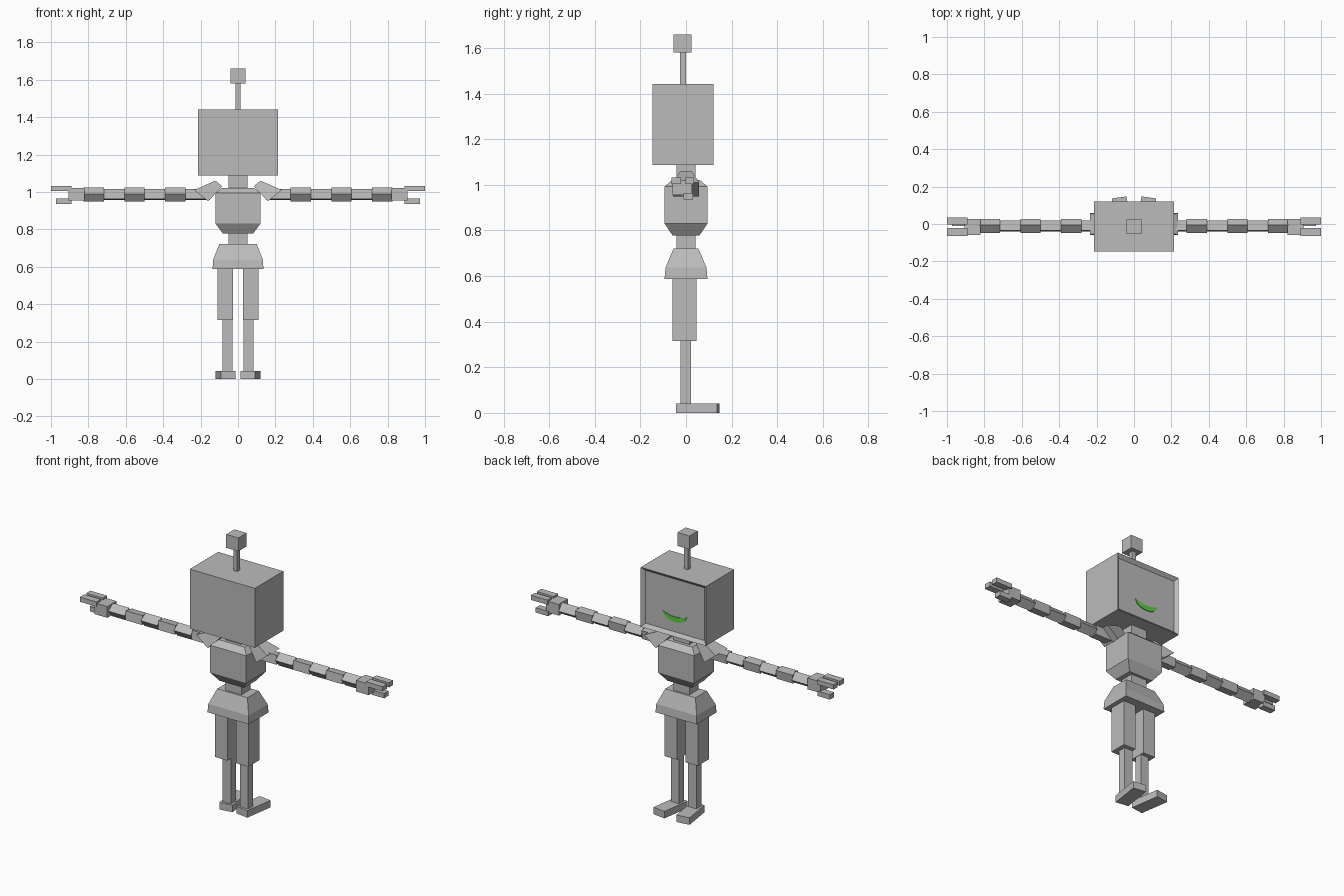
import bpy, bmesh, math
from mathutils import Matrix

if "Cube" in bpy.data.objects:
    bpy.data.objects.remove(bpy.data.objects["Cube"])


def material(name, rgb):
    m = bpy.data.materials.new(name)
    m.diffuse_color = (*rgb, 1)
    m.use_nodes = True
    m.node_tree.nodes["Principled BSDF"].inputs["Base Color"].default_value = m.diffuse_color
    return m


GREY = material("grey", (0.5, 0.5, 0.5))
GREEN = material("green", (0.1, 0.62, 0.05))


def finish(name, bm, mat=GREY):
    bmesh.ops.recalc_face_normals(bm, faces=bm.faces)
    me = bpy.data.meshes.new(name)
    bm.to_mesh(me)
    bm.free()
    me.materials.append(mat)
    ob = bpy.data.objects.new(name, me)
    bpy.context.collection.objects.link(ob)
    return ob


def box(name, x, y, z, rot=None):
    """Box from (min, max) ranges, turned about its own centre."""
    bm = bmesh.new()
    bmesh.ops.create_cube(bm, size=1)
    size = Matrix.Diagonal((x[1] - x[0], y[1] - y[0], z[1] - z[0], 1))
    move = Matrix.Translation([(a + b) / 2 for a, b in (x, y, z)])
    bm.transform(move @ (rot or Matrix()) @ size)
    return finish(name, bm)


def loft(name, rings):
    """Closed skin over rings of four points."""
    bm = bmesh.new()
    vs = [[bm.verts.new(p) for p in r] for r in rings]
    for a, b in zip(vs, vs[1:]):
        for i in range(4):
            j = (i + 1) % 4
            bm.faces.new((a[i], a[j], b[j], b[i]))
    bm.faces.new(vs[0])
    bm.faces.new(vs[-1])
    return finish(name, bm)


def stack(name, levels):
    """Rectangular levels (z, half width, half depth)."""
    return loft(name, [[(-w, -d, z), (w, -d, z), (w, d, z), (-w, d, z)]
                       for z, w, d in levels])


def mirror(ob):
    """Copy across x = 0 as a separate object."""
    bm = bmesh.new()
    bm.from_mesh(ob.data)
    bm.transform(Matrix.Scale(-1, 4, (1, 0, 0)))
    finish(ob.name + "_left", bm)
    ob.name += "_right"


# head with a recessed screen on the +y face
head = box("head", (-0.215, 0.215), (-0.148, 0.12), (1.087, 1.442))
bm = bmesh.new()
bm.from_mesh(head.data)
bm.normal_update()
front = [f for f in bm.faces if f.normal.y > 0.9]
bmesh.ops.inset_region(bm, faces=front, thickness=0.028)
bmesh.ops.translate(bm, verts=front[0].verts, vec=(0, -0.018, 0))
bm.to_mesh(head.data)
bm.free()

# crescent smile, a thin plate on the screen
bm = bmesh.new()
N = 12
low, high = [], []
for i in range(N + 1):
    t = -1 + 2 * i / N
    low.append(bm.verts.new((0.078 * t, 0.106, 1.213 - 0.046 * math.sqrt(1 - t * t))))
    high.append(bm.verts.new((0.078 * t, 0.106, 1.213 - 0.016 * (1 - t * t))))
for i in range(N):
    bm.faces.new((low[i], low[i + 1], high[i + 1], high[i]))
bmesh.ops.remove_doubles(bm, verts=bm.verts, dist=1e-5)
ext = bmesh.ops.extrude_face_region(bm, geom=bm.faces[:])
bmesh.ops.translate(bm, vec=(0, -0.006, 0),
                    verts=[v for v in ext["geom"] if isinstance(v, bmesh.types.BMVert)])
finish("smile", bm, GREEN)

# antenna
box("antenna_rod", (-0.013, 0.013), (-0.026, 0.0), (1.43, 1.59))
box("antenna_tip", (-0.04, 0.04), (-0.054, 0.024), (1.58, 1.66))

# neck, torso, waist, hips
box("neck", (-0.052, 0.052), (-0.042, 0.042), (1.01, 1.09))
stack("torso", [(0.777, 0.08, 0.058), (0.83, 0.12, 0.094),
                (0.993, 0.12, 0.094), (1.022, 0.085, 0.06)])
box("waist", (-0.052, 0.052), (-0.042, 0.042), (0.715, 0.785))
stack("hips", [(0.588, 0.136, 0.094), (0.637, 0.133, 0.09), (0.722, 0.1, 0.054)])

# legs
mirror(box("thigh", (0.028, 0.11), (-0.06, 0.046), (0.315, 0.592)))
mirror(box("shin", (0.03, 0.084), (-0.025, 0.022), (0.035, 0.32)))
mirror(box("foot", (0.026, 0.106), (-0.039, 0.143), (0, 0.042),
           Matrix.Rotation(math.radians(-8.5), 4, "Z")))

# shoulder pads: tapered, wide open end facing outwards and down
pad = []
for (xa, za), (xb, zb), d in (((0.235, 1.01), (0.16, 0.95), 0.058),
                              ((0.12, 1.06), (0.085, 1.03), 0.025)):
    pad.append([(xa, -d, za), (xb, -d, zb), (xb, d, zb), (xa, d, za)])
mirror(loft("shoulder_pad", pad))

# arms: square links, every second one turned by 45 degrees
cuts = [0.15, 0.28, 0.39, 0.5, 0.607, 0.717, 0.825]
for i, (a, b) in enumerate(zip(cuts, cuts[1:])):
    turn = Matrix.Rotation(math.radians(-52 if i % 2 else -7), 4, "X")
    mirror(box(f"arm_link_{i + 1}", (a, b), (-0.037, 0.016), (0.959, 1.012), turn))

# hands: palm, two fingers, thumb
mirror(box("palm", (0.822, 0.905), (-0.06, 0.026), (0.955, 1.022)))
mirror(box("back_finger", (0.89, 1.0), (-0.003, 0.035), (1.005, 1.033)))
mirror(box("front_finger", (0.89, 1.0), (-0.064, -0.022), (1.005, 1.033)))
mirror(box("thumb", (0.89, 0.972), (-0.01, 0.03), (0.935, 0.964)))
